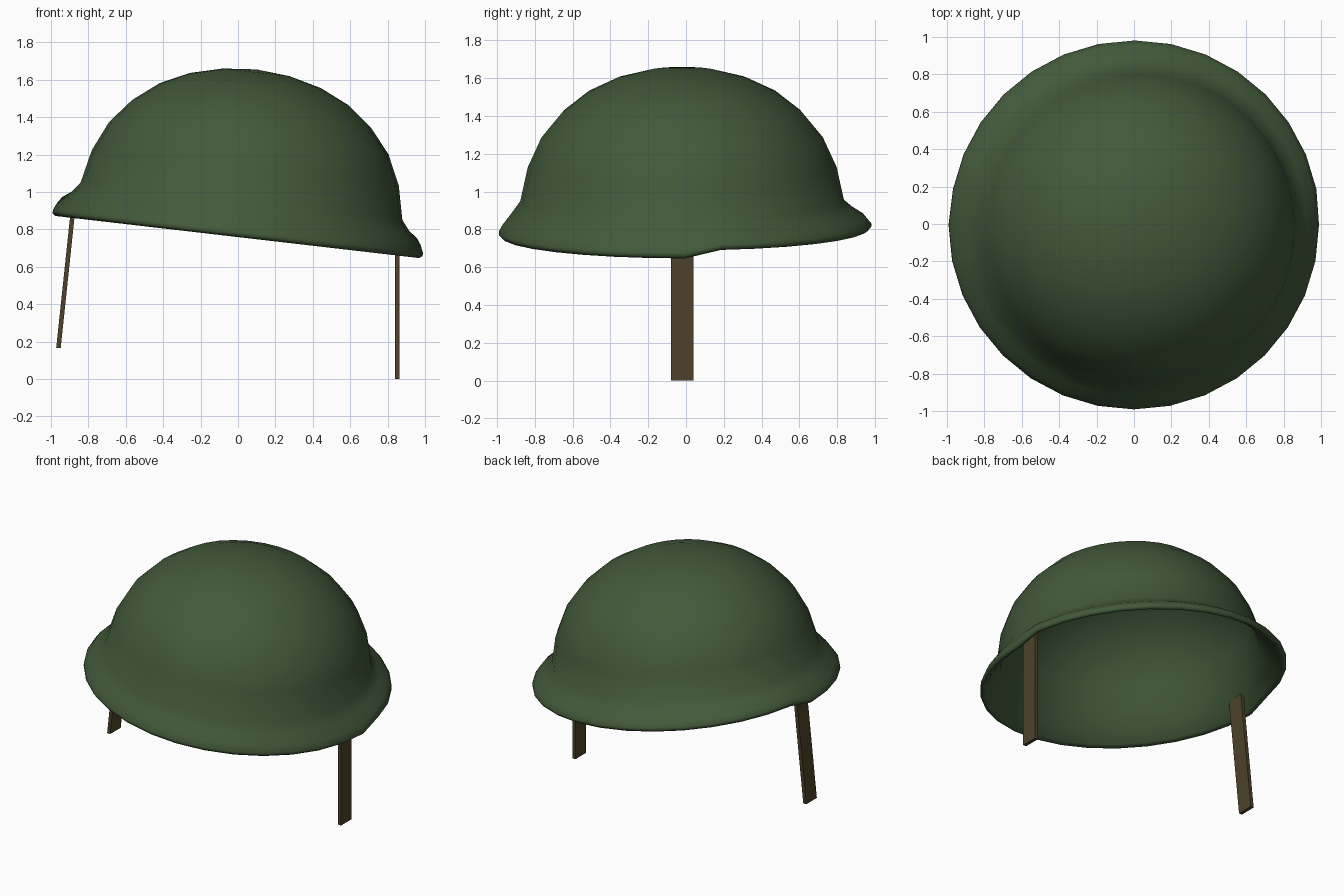
import bpy, bmesh, math
from mathutils import Vector

if "Cube" in bpy.data.objects:
    bpy.data.objects.remove(bpy.data.objects["Cube"])


def material(name, color):
    m = bpy.data.materials.new(name)
    m.diffuse_color = (*color, 1)
    m.use_nodes = True
    m.node_tree.nodes["Principled BSDF"].inputs["Base Color"].default_value = m.diffuse_color
    return m


GREEN = material("olive_green", (0.054, 0.100, 0.042))
BROWN = material("strap_brown", (0.075, 0.053, 0.023))


def finish(bm, name, mat):
    bmesh.ops.recalc_face_normals(bm, faces=bm.faces)
    mesh = bpy.data.meshes.new(name)
    bm.to_mesh(mesh)
    bm.free()
    mesh.materials.append(mat)
    ob = bpy.data.objects.new(name, mesh)
    bpy.context.collection.objects.link(ob)
    return ob


# Helmet shell: tilted dome, flared brim, rolled lip and inner lining
# profile rows: radius, depth below crown, y shift, share of back-brim lift
PROFILE = [
    (0.18, 0.016, -0.02, 0), (0.353, 0.06, -0.02, 0), (0.506, 0.132, -0.02, 0),
    (0.642, 0.238, -0.02, 0), (0.752, 0.37, -0.02, 0), (0.826, 0.53, -0.02, 0),
    (0.866, 0.71, -0.02, 0), (0.918, 0.775, -0.015, 0.4), (0.972, 0.835, -0.008, 0.9),
    (0.996, 0.872, -0.005, 1), (0.996, 0.889, -0.005, 1), (0.98, 0.902, -0.005, 1),
    (0.955, 0.885, -0.006, 1), (0.90, 0.81, -0.015, 0.5), (0.842, 0.71, -0.02, 0),
    (0.80, 0.54, -0.02, 0), (0.728, 0.385, -0.02, 0), (0.62, 0.255, -0.02, 0),
    (0.488, 0.152, -0.02, 0), (0.34, 0.082, -0.02, 0), (0.172, 0.04, -0.02, 0),
]
SEG = 32
tilt = math.radians(6.6)
crown = Vector((0.1, 0, 1.655))
side = Vector((math.cos(tilt), 0, -math.sin(tilt)))
up = Vector((math.sin(tilt), 0, math.cos(tilt)))

bm = bmesh.new()
rings = []
for r, d, shift, lift in PROFILE:
    ring = []
    for i in range(SEG):
        a = 2 * math.pi * i / SEG
        s = math.sin(a)
        rise = 0.043 * lift if s > 0.01 else 0      # back half of brim sits higher
        p = crown + side * (r * math.cos(a)) - up * (d - rise)
        p.y += r * s * 0.99 + shift
        ring.append(bm.verts.new(p))
    rings.append(ring)
for a, b in zip(rings, rings[1:]):
    for i in range(SEG):
        j = (i + 1) % SEG
        bm.faces.new((a[i], a[j], b[j], b[i]))
for ring, depth in ((rings[0], 0), (rings[-1], 0.025)):
    pole = bm.verts.new(crown - up * depth + Vector((0, -0.02, 0)))
    for i in range(SEG):
        bm.faces.new((ring[i], ring[(i + 1) % SEG], pole))
shell = finish(bm, "helmet_shell", GREEN)
for p in shell.data.polygons:
    p.use_smooth = True


# Chin straps: thin flat bands hanging from inside the shell
def strap(name, bottom, top):
    bm = bmesh.new()
    bmesh.ops.create_cube(bm, size=1)
    for v in bm.verts:
        x, z = top if v.co.z > 0 else bottom
        v.co = Vector((x + v.co.x * 0.024, -0.02 + v.co.y * 0.118, z))
    finish(bm, name, BROWN)


strap("right_strap", (0.852, 0.0), (0.852, 0.86))
strap("left_strap", (-0.96, 0.165), (-0.875, 0.97))
